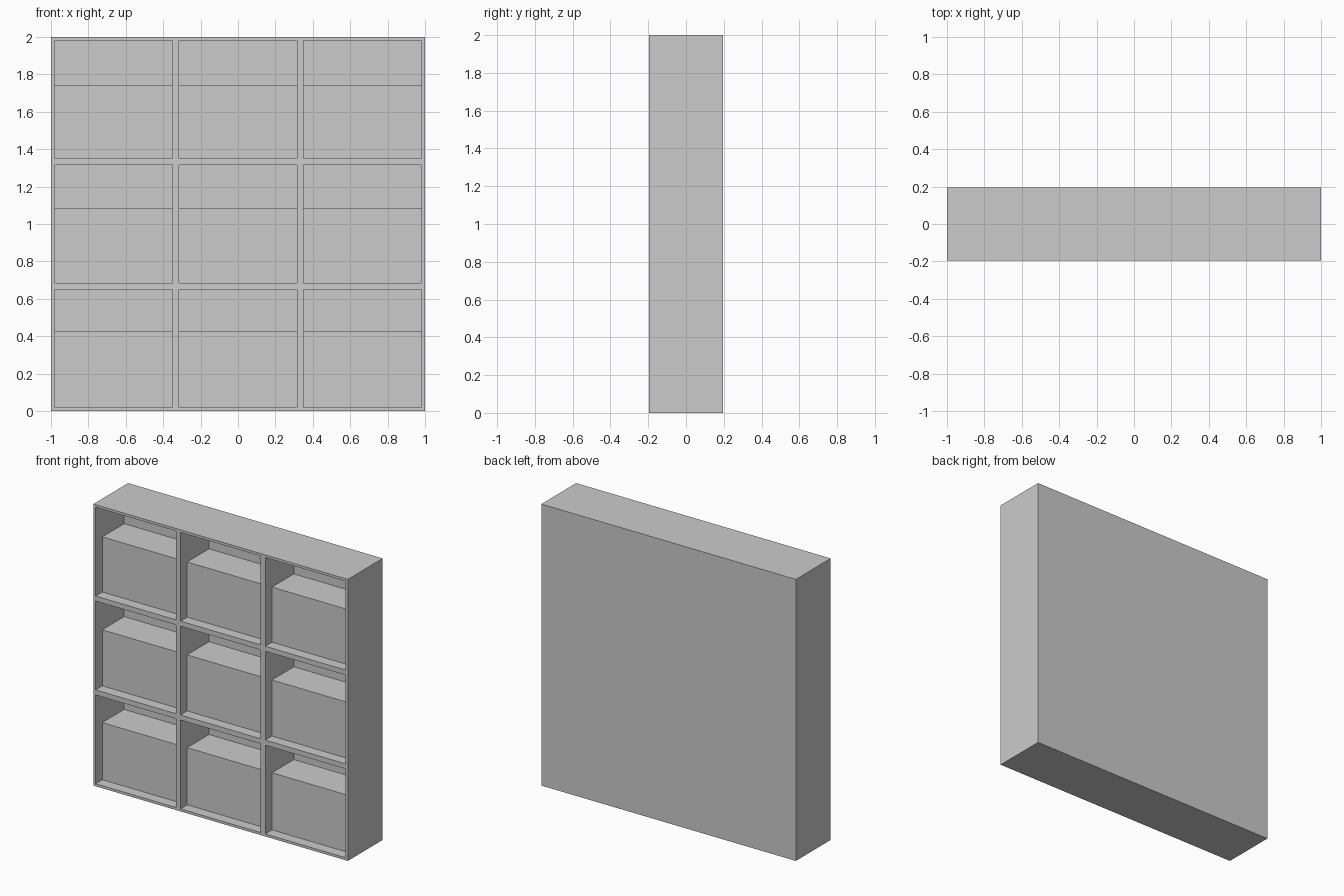
import bpy, bmesh, math
from mathutils import Matrix, Vector

if "Cube" in bpy.data.objects:
    bpy.data.objects.remove(bpy.data.objects["Cube"])

DEPTH = 0.39
FRONT, BACK = -DEPTH / 2, DEPTH / 2
WALL = 0.018                 # outer boards; inner boards are doubled
PITCH = 2 / 3
CELL_DEPTH = 0.32
BLOCK_RECESS = 0.075
BLOCK_TOPS = (0.424, 1.083, 1.743)

# opening limits of the three cells along one side
cells = [(i * PITCH + WALL, (i + 1) * PITCH - WALL) for i in range(3)]
lines = [0.0] + [v for c in cells for v in c] + [2.0]


def finish(bm, name):
    bmesh.ops.recalc_face_normals(bm, faces=bm.faces)
    mesh = bpy.data.meshes.new(name)
    bm.to_mesh(mesh)
    bm.free()
    obj = bpy.data.objects.new(name, mesh)
    bpy.context.collection.objects.link(obj)
    return obj


def box(name, x0, x1, y0, y1, z0, z1):
    bm = bmesh.new()
    size = Matrix.Diagonal((x1 - x0, y1 - y0, z1 - z0, 1))
    centre = Vector((x0 + x1, y0 + y1, z0 + z1)) / 2
    bmesh.ops.create_cube(bm, size=1, matrix=Matrix.Translation(centre) @ size)
    return finish(bm, name)


# shelf carcass: gridded front, outer shell pulled back, nine cells pushed in
bm = bmesh.new()
v = [[bm.verts.new((x - 1, FRONT, z)) for z in lines] for x in lines]
openings = []
n = len(lines) - 1
for i in range(n):
    for k in range(n):
        f = bm.faces.new((v[i][k], v[i + 1][k], v[i + 1][k + 1], v[i][k + 1]))
        if i % 2 and k % 2:
            openings.append(f)
rim = [e for e in bm.edges if e.is_boundary]
shell = bmesh.ops.extrude_edge_only(bm, edges=rim)["geom"]
bmesh.ops.translate(bm, vec=(0, DEPTH, 0),
                    verts=[g for g in shell if isinstance(g, bmesh.types.BMVert)])
back_rim = [e for e in bm.edges if e.is_boundary]
bmesh.ops.contextual_create(bm, geom=back_rim)
for f in bmesh.ops.extrude_discrete_faces(bm, faces=openings)["faces"]:
    bmesh.ops.translate(bm, vec=(0, CELL_DEPTH, 0), verts=f.verts)
finish(bm, "shelf_carcass")

# storage block standing in every cell
for row, (z0, _) in enumerate(cells):
    for col, (x0, x1) in enumerate(cells):
        box(f"storage_block_{row}_{col}", x0 - 1, x1 - 1,
            FRONT + BLOCK_RECESS, FRONT + CELL_DEPTH, z0, BLOCK_TOPS[row])
